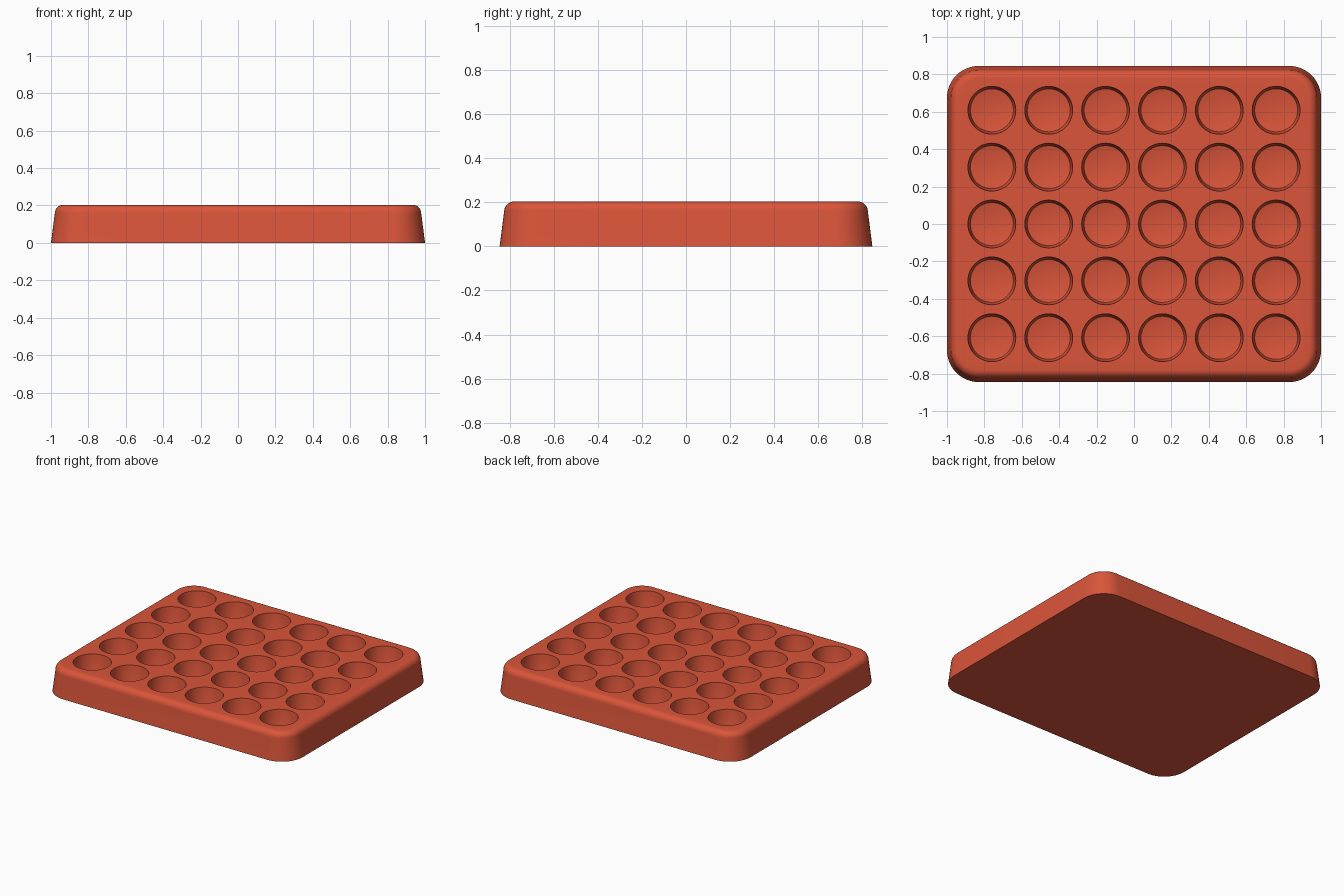
import bpy, bmesh
from math import sin, cos, pi

cube = bpy.data.objects.get("Cube")
if cube:
    bpy.data.objects.remove(cube, do_unlink=True)

HALF_X, HALF_Y, HEIGHT = 1.0, 0.845, 0.203
CORNER, FILLET, DRAFT = 0.17, 0.045, 0.13
PITCH, POCKET_R, DEPTH = 0.304, 0.128, 0.12

terracotta = bpy.data.materials.new("terracotta")
terracotta.use_nodes = True
colour = (0.70, 0.09, 0.042, 1)
terracotta.diffuse_color = colour
terracotta.node_tree.nodes["Principled BSDF"].inputs["Base Color"].default_value = colour


def rounded_rect(inset, z, steps=12):
    """Rounded rectangle outline, shrunk by inset."""
    r = CORNER - inset
    points = []
    for k, (sx, sy) in enumerate([(1, 1), (-1, 1), (-1, -1), (1, -1)]):
        for i in range(steps + 1):
            a = (k + i / steps) * pi / 2
            points.append((sx * (HALF_X - CORNER) + r * cos(a),
                           sy * (HALF_Y - CORNER) + r * sin(a), z))
    return points


def circle(cx, cy, r, z, steps=48):
    return [(cx + r * cos(2 * pi * i / steps), cy + r * sin(2 * pi * i / steps), z)
            for i in range(steps)]


def loft(bm, outlines):
    """Skin a stack of outlines from bottom to top and cap both ends."""
    rings = [[bm.verts.new(p) for p in outline] for outline in outlines]
    for low, high in zip(rings, rings[1:]):
        for i in range(len(low)):
            j = (i + 1) % len(low)
            bm.faces.new((low[i], low[j], high[j], high[i]))
    bm.faces.new(rings[0][::-1])
    bm.faces.new(rings[-1])


def finish(bm, name):
    mesh = bpy.data.meshes.new(name)
    bmesh.ops.recalc_face_normals(bm, faces=bm.faces)
    bm.to_mesh(mesh)
    bm.free()
    mesh.materials.append(terracotta)
    obj = bpy.data.objects.new(name, mesh)
    bpy.context.collection.objects.link(obj)
    return obj


# Tray body: drafted sides with a rounded upper rim
shoulder = HEIGHT - FILLET
side = shoulder * DRAFT
outlines = [rounded_rect(0, 0), rounded_rect(side, shoulder)]
for i in range(1, 9):
    a = i / 8 * pi / 2
    outlines.append(rounded_rect(side + FILLET * (1 - cos(a)), shoulder + FILLET * sin(a)))
bm = bmesh.new()
loft(bm, outlines)
tray = finish(bm, "tray")

# Pocket cutters: a grid of tapered cups, slightly rounded at the floor
floor = HEIGHT - DEPTH
bm = bmesh.new()
for col in range(6):
    for row in range(5):
        cx, cy = (col - 2.5) * PITCH, (row - 2) * PITCH
        loft(bm, [circle(cx, cy, POCKET_R - 0.018, floor),
                  circle(cx, cy, POCKET_R - 0.013, floor + 0.002),
                  circle(cx, cy, POCKET_R - 0.011, floor + 0.008),
                  circle(cx, cy, POCKET_R, HEIGHT),
                  circle(cx, cy, POCKET_R + 0.002, HEIGHT + 0.02)])
cutter = finish(bm, "pocket_cutter")
cutter.hide_render = True

# Sink the pockets into the tray
bpy.ops.object.select_all(action='DESELECT')
bpy.context.view_layer.objects.active = tray
tray.select_set(True)
cut = tray.modifiers.new("pockets", 'BOOLEAN')
cut.operation = 'DIFFERENCE'
cut.solver = 'EXACT'
cut.object = cutter
bpy.ops.object.modifier_apply(modifier=cut.name)
bpy.data.objects.remove(cutter, do_unlink=True)
bpy.ops.object.shade_smooth_by_angle(angle=pi / 6)
